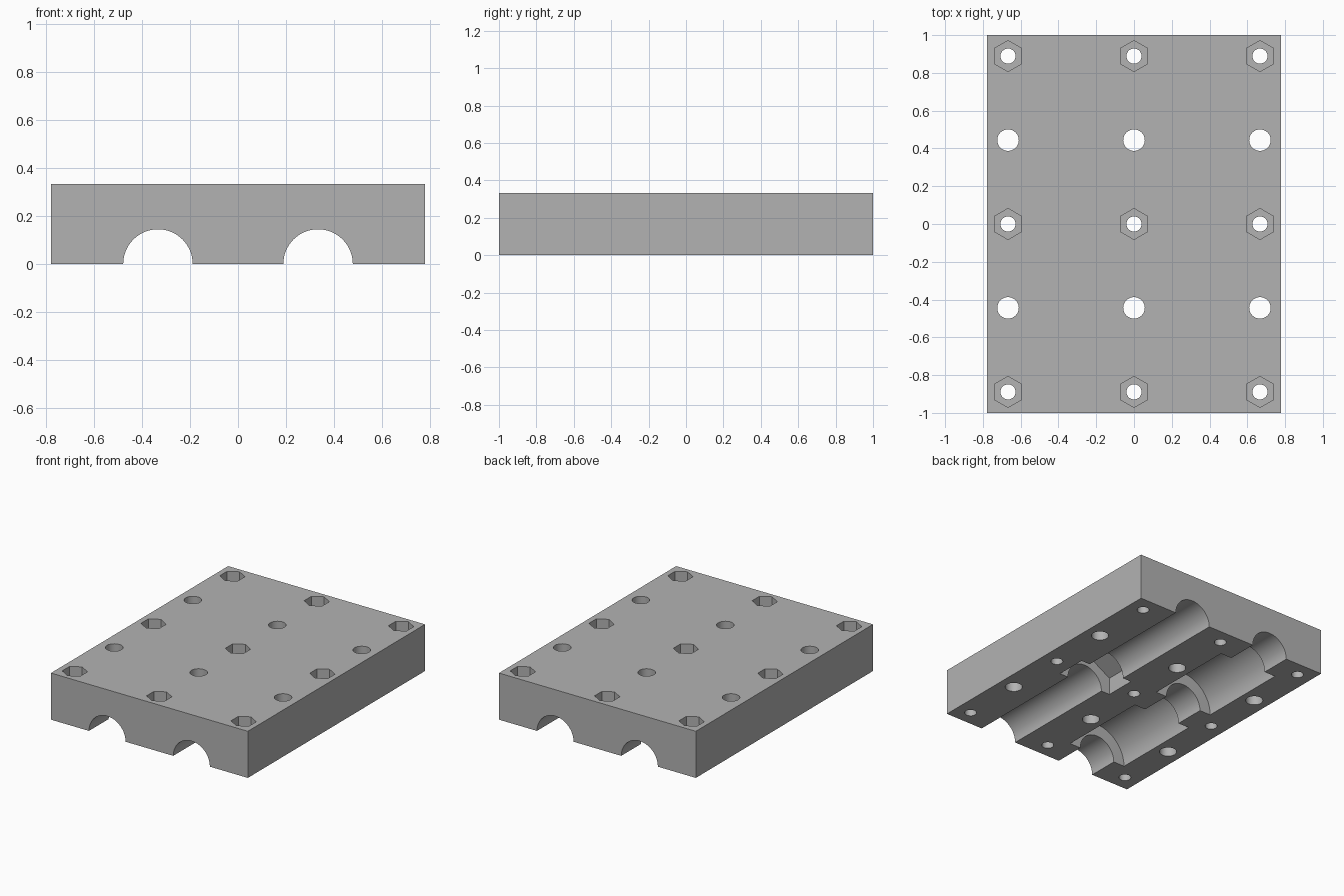
import bpy
from math import pi, radians

default = bpy.data.objects.get("Cube")
if default:
    bpy.data.objects.remove(default, do_unlink=True)

WIDTH, LENGTH, HEIGHT = 1.556, 2.0, 0.333
COLUMNS = (-0.667, 0, 0.667)

grey = bpy.data.materials.new("plain grey")
grey.use_nodes = True
colour = (0.45, 0.45, 0.45, 1)
grey.diffuse_color = colour
grey.node_tree.nodes["Principled BSDF"].inputs["Base Color"].default_value = colour

# Solid block
bpy.ops.mesh.primitive_cube_add(size=1, location=(0, 0, HEIGHT / 2))
block = bpy.context.object
block.name = "clamp_block"
block.scale = (WIDTH, LENGTH, HEIGHT)
bpy.ops.object.transform_apply(location=True, rotation=True, scale=True)
block.data.materials.append(grey)


def cut(name, location, radius, depth, sides=64, along_y=False):
    """Subtract a prism from the block, standing up or lying along y."""
    bpy.ops.mesh.primitive_cylinder_add(
        vertices=sides, radius=radius, depth=depth, location=location,
        rotation=(pi / 2 if along_y else 0, 0, 0))
    cutter = bpy.context.object
    cutter.name = name
    cutter.hide_render = True
    cutter.data.materials.append(grey)
    mod = block.modifiers.new(name, "BOOLEAN")
    mod.operation = "DIFFERENCE"
    mod.solver = "EXACT"
    mod.object = cutter
    bpy.context.view_layer.objects.active = block
    bpy.ops.object.modifier_apply(modifier=mod.name)
    bpy.data.objects.remove(cutter, do_unlink=True)


# Two half-round rod channels along the underside
for x in (-0.333, 0.333):
    cut("rod_channel", (x, 0, 0), 0.1445, LENGTH + 0.2, along_y=True)

# Two bearing pockets in one channel, a hexagonal nut pocket in the other
for y in (-0.444, 0.444):
    cut("bearing_pocket", (-0.333, y, 0), 0.233, 0.667, along_y=True)
cut("rod_nut_pocket", (0.333, 0, 0), 0.2465, 0.222, sides=6, along_y=True)

# Screw holes with hexagonal recesses, and wider plain holes between them
RECESS = 0.11
for x in COLUMNS:
    for y in (-0.889, 0, 0.889):
        cut("screw_hole", (x, y, HEIGHT / 2), 0.04, 1, sides=32)
        cut("nut_recess", (x, y, HEIGHT), 0.082, 2 * RECESS, sides=6)
    for y in (-0.444, 0.444):
        cut("mounting_hole", (x, y, HEIGHT / 2), 0.057, 1, sides=32)

# Smooth the round walls and keep the edges sharp
bpy.ops.object.select_all(action="DESELECT")
block.select_set(True)
bpy.context.view_layer.objects.active = block
bpy.ops.object.shade_smooth_by_angle(angle=radians(30))
